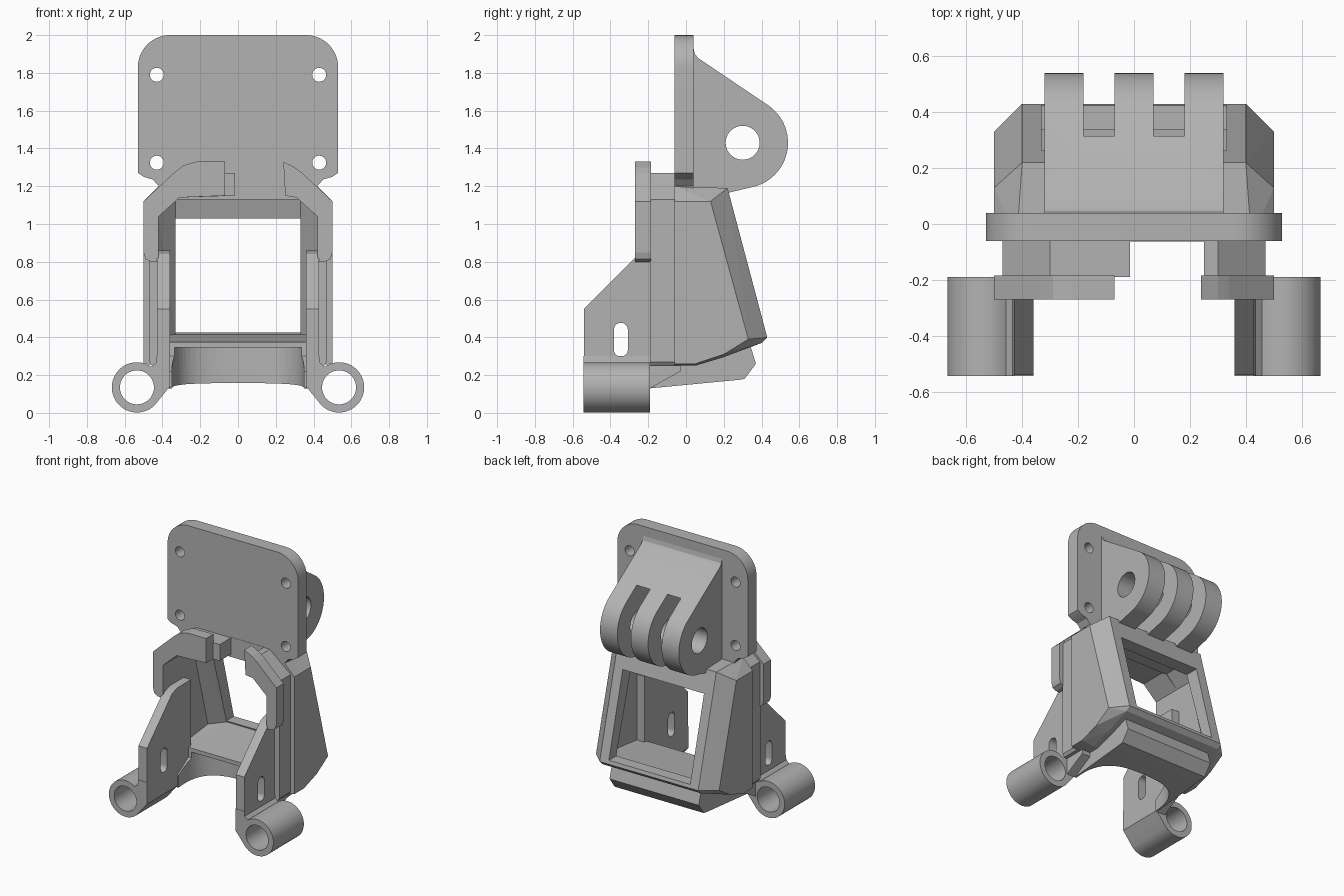
import bpy, bmesh, math
from mathutils import Vector

old = bpy.data.objects.get("Cube")
if old:
    bpy.data.objects.remove(old, do_unlink=True)

grey = bpy.data.materials.new("plain grey")
grey.use_nodes = True
GREY = (0.45, 0.45, 0.45, 1)
grey.diffuse_color = GREY
for node in grey.node_tree.nodes:
    if node.type == 'BSDF_PRINCIPLED':
        node.inputs["Base Color"].default_value = GREY


def finish(name, bm):
    bmesh.ops.recalc_face_normals(bm, faces=bm.faces)
    mesh = bpy.data.meshes.new(name)
    bm.to_mesh(mesh)
    bm.free()
    mesh.materials.append(grey)
    obj = bpy.data.objects.new(name, mesh)
    bpy.context.collection.objects.link(obj)
    return obj


def prism(name, axis, pts, lo, hi):
    """Extrude a 2D outline along one axis."""
    place = {'x': lambda p, d: (d, p[0], p[1]),
             'y': lambda p, d: (p[0], d, p[1]),
             'z': lambda p, d: (p[0], p[1], d)}[axis]
    bm = bmesh.new()
    face = bm.faces.new([bm.verts.new(place(p, lo)) for p in pts])
    geom = bmesh.ops.extrude_face_region(bm, geom=[face])["geom"]
    shift = Vector(place((0, 0), hi - lo))
    bmesh.ops.translate(bm, vec=shift,
                        verts=[v for v in geom if isinstance(v, bmesh.types.BMVert)])
    return finish(name, bm)


def hull(name, half):
    """Convex solid from points mirrored in x."""
    bm = bmesh.new()
    for x, y, z in half:
        bm.verts.new((x, y, z))
        bm.verts.new((-x, y, z))
    bmesh.ops.convex_hull(bm, input=bm.verts)
    loose = [v for v in bm.verts if not v.link_faces]
    bmesh.ops.delete(bm, geom=loose, context='VERTS')
    bmesh.ops.dissolve_limit(bm, angle_limit=0.01, verts=bm.verts, edges=bm.edges)
    return finish(name, bm)


def arc(cx, cy, r, a0, a1, n=16):
    angles = [math.radians(a0 + (a1 - a0) * i / n) for i in range(n + 1)]
    return [(cx + r * math.cos(a), cy + r * math.sin(a)) for a in angles]


def circle(cx, cy, r, n=40):
    return arc(cx, cy, r, 0, 360, n)[:-1]


def box(x0, x1, y0, y1):
    return [(x0, y0), (x1, y0), (x1, y1), (x0, y1)]


def flip(pts, s):
    return [(s * a, b) for a, b in pts]


def cut(obj, cutters):
    """Subtract each cutter, then discard it."""
    for c in cutters:
        mod = obj.modifiers.new("cut", 'BOOLEAN')
        mod.operation = 'DIFFERENCE'
        mod.solver = 'EXACT'
        mod.object = c
        bpy.context.view_layer.update()
        dg = bpy.context.evaluated_depsgraph_get()
        mesh = bpy.data.meshes.new_from_object(obj.evaluated_get(dg))
        obj.modifiers.clear()
        obj.data = mesh
        bpy.data.objects.remove(c, do_unlink=True)


smooth = []

# Mounting plate with rounded top corners and four screw holes
half = [(.42, 1.15), (.42, 1.2), (.45, 1.235), (.5, 1.25), (.53, 1.27)]
half += arc(.36, 1.83, .17, 0, 90)
plate = prism("mounting_plate", 'y', half + flip(half, -1)[::-1], -.06, .04)
cut(plate, [prism("cutter", 'y', circle(s * .43, z, .037, 24), -.2, .2)
            for s in (1, -1) for z in (1.325, 1.79)])
smooth.append(plate)

# Hinge lug with three fingers
pivot = (.30, 1.43)
side = [(0, 1.17), (0, 1.93), (.04, 1.93), (.047, 1.9), (.065, 1.878)]
side += arc(*pivot, .24, 57, -75, 32) + [(.2, 1.16)]
lug = prism("hinge_lug", 'x', side, -.32, .32)
cut(lug, [prism("cutter", 'x', circle(*pivot, .09), -.5, .5)]
    + [prism("cutter", 'x', circle(*pivot, .28, 64), c - .055, c + .055)
       for c in (-.125, .125)])
smooth.append(lug)

# Rear housing: tapered shell with a window through the back
housing = hull("rear_housing", [
    (.5, -.06, .26), (.5, -.06, 1.12), (.42, -.06, 1.2), (.42, -.06, .25),
    (.5, .05, .26), (.5, .2, .31), (.5, .33, .39), (.5, .13, 1.12),
    (.4, .22, 1.19), (.4, .43, .4), (.4, .4, .37), (.4, .2, .295), (.4, .05, .25)])
cavity = hull("cutter", [
    (.42, -.1, .37), (.42, -.1, 1.04), (.33, -.1, 1.13), (.42, .08, 1.04),
    (.42, .25, .41), (.33, .13, 1.13), (.33, .34, .415)])
window = prism("cutter", 'y', box(-.33, .33, .425, 1.03), -.5, .7)


def arch():
    pts = [(-.35, -.4)]
    for x, y in arc(0, 0, 1, 180, 0, 28):
        pts.append((math.copysign(abs(x) ** .7, x) * .35, abs(y) ** .7 * .3 - .2))
    return prism("cutter", 'z', pts + [(.35, -.4)], -.1, .345)


cut(housing, [cavity, window, arch()])

# Chin below the housing, hollowed at the front
chin = prism("chin", 'x', [(-.19, .13), (-.19, .22), (0, .34), (.34, .36),
                           (.37, .26), (.31, .18), (.28, .175)], -.362, .362)
cut(chin, [arch()])
smooth.append(chin)

# Bridge between the two front clips
prism("top_bridge", 'y', box(-.015, .25, 1.14, 1.275), -.062, .03)

for s, tag in ((1, "left"), (-1, "right")):
    # Flange rim standing forward from the housing
    end = .25 if s > 0 else .015
    rim = [(.42, .25), (.455, .25), (.47, .27), (.47, 1.13), (.3, 1.27),
           (end, 1.27), (end, 1.15), (.31, 1.14), (.42, 1.04)]
    prism(tag + "_rim", 'y', flip(rim, s), -.19, -.05)

    # Hooked clip on the rim
    tip = ([(.3, 1.3), (.24, 1.33), (.25, 1.15)] if s > 0 else
           [(.29, 1.31), (.22, 1.33), (.07, 1.33), (.07, 1.15)])
    clip = [(.42, .8), (.46, .8), (.49, .815), (.5, .85), (.5, 1.12),
            (.34, 1.27)] + tip + [(.31, 1.14), (.42, 1.04)]
    prism(tag + "_clip", 'y', flip(clip, s), -.27, -.185)

    # Leg plate with a vertical slot
    x0, x1 = sorted((s * .36, s * .43))
    leg = prism(tag + "_leg", 'x', [
        (-.54, .2), (-.54, .55), (-.25, .84), (-.19, .86), (-.03, .86),
        (-.03, .22), (-.19, .13), (-.25, .2)], x0, x1)
    slot = arc(-.345, .44, .037, 0, 180) + arc(-.345, .335, .037, 180, 360)
    cut(leg, [prism("cutter", 'x', slot, x0 - .1, x1 + .1)])

    # Foot tube blended into the leg
    foot = [(.36, .3), (.36, .14), (.385, .11)]
    foot += arc(.535, .135, .133, 225, 485, 36) + [(.435, .265), (.43, .3)]
    tube = prism(tag + "_foot_tube", 'y', flip(foot, s), -.543, -.19)
    cut(tube, [prism("cutter", 'y', circle(s * .535, .135, .09), -.7, 0)])
    smooth += [leg, tube]

# Smooth the rounded parts, keeping edges sharp
bpy.ops.object.select_all(action='DESELECT')
for obj in smooth:
    obj.select_set(True)
bpy.context.view_layer.objects.active = smooth[0]
bpy.ops.object.shade_smooth_by_angle(angle=math.radians(20))
